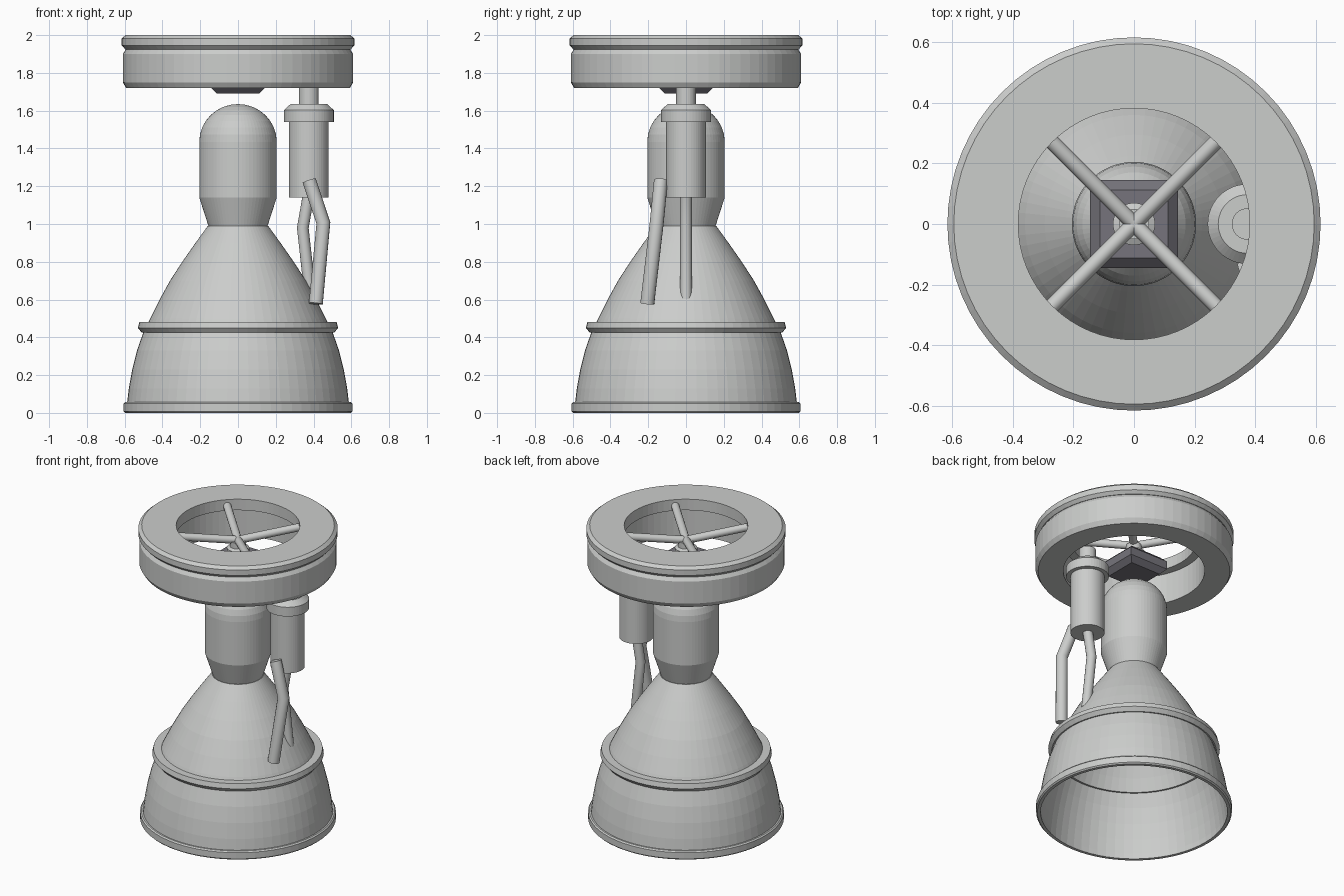
import bpy, bmesh, math
from mathutils import Vector

cube = bpy.data.objects.get("Cube")
if cube:
    bpy.data.objects.remove(cube, do_unlink=True)


def material(name, rgb):
    mat = bpy.data.materials.new(name)
    mat.use_nodes = True
    color = (*rgb, 1)
    mat.diffuse_color = color
    mat.node_tree.nodes["Principled BSDF"].inputs["Base Color"].default_value = color
    return mat


STEEL = material("light grey metal", (0.6, 0.61, 0.6))
DARK = material("dark grey metal", (0.18, 0.175, 0.2))


def add_object(name, mesh, mat):
    obj = bpy.data.objects.new(name, mesh)
    bpy.context.collection.objects.link(obj)
    mesh.materials.clear()
    mesh.materials.append(mat)
    return obj


def lathe(name, profile, closed=False, center=(0, 0), steps=64, mat=STEEL):
    """Spin a (radius, height) profile around a vertical axis."""
    bm = bmesh.new()
    verts = [bm.verts.new((r, 0, z)) for r, z in profile]
    pairs = list(zip(verts, verts[1:]))
    if closed:
        pairs.append((verts[-1], verts[0]))
    edges = [bm.edges.new(p) for p in pairs]
    bmesh.ops.spin(bm, geom=verts + edges, cent=(0, 0, 0), axis=(0, 0, 1),
                   angle=math.tau, steps=steps, use_duplicate=False)
    bmesh.ops.remove_doubles(bm, verts=bm.verts, dist=0.0002)
    bmesh.ops.recalc_face_normals(bm, faces=bm.faces)
    bmesh.ops.translate(bm, verts=bm.verts, vec=(*center, 0))
    mesh = bpy.data.meshes.new(name)
    bm.to_mesh(mesh)
    bm.free()
    return add_object(name, mesh, mat)


def tube(name, points, radius):
    """Round capped pipe through a few points."""
    curve = bpy.data.curves.new(name, "CURVE")
    curve.dimensions = "3D"
    curve.bevel_depth = radius
    curve.bevel_resolution = 6
    curve.use_fill_caps = True
    spline = curve.splines.new("POLY")
    spline.points.add(len(points) - 1)
    for point, co in zip(spline.points, points):
        point.co = (*co, 1)
    temp = bpy.data.objects.new(name + "_path", curve)
    bpy.context.collection.objects.link(temp)
    bpy.context.view_layer.update()
    mesh = bpy.data.meshes.new_from_object(
        temp.evaluated_get(bpy.context.evaluated_depsgraph_get()))
    bpy.data.objects.remove(temp, do_unlink=True)
    obj = add_object(name, mesh, STEEL)
    mesh.shade_smooth()
    bpy.context.view_layer.objects.active = obj
    obj.select_set(True)
    bpy.ops.object.shade_smooth_by_angle(angle=math.radians(25))
    obj.select_set(False)
    return obj


# Bell nozzle: outer wall down, then the inner wall back up to the throat
upper = [(0.16, 0.99), (0.225, 0.9), (0.295, 0.8), (0.36, 0.7), (0.415, 0.6), (0.465, 0.5), (0.5, 0.42)]
lower = [(0.5, 0.43), (0.535, 0.33), (0.56, 0.23), (0.578, 0.13), (0.59, 0.03)]
lathe("upper_nozzle", upper + [(r - 0.025, z - 0.005) for r, z in reversed(upper)], closed=True)
lathe("nozzle_extension", lower + [(r - 0.012, z) for r, z in reversed(lower)], closed=True)
lathe("nozzle_band", [(0.48, 0.425), (0.51, 0.425), (0.53, 0.45), (0.522, 0.482), (0.46, 0.482)], closed=True)
lathe("nozzle_rim", [(0.577, 0.0), (0.597, 0.0), (0.605, 0.008), (0.605, 0.05),
                     (0.597, 0.058), (0.577, 0.058)], closed=True)

# Combustion chamber with a rounded top
dome = [(0.205 * math.cos(a), 1.435 + 0.2 * math.sin(a))
        for a in (math.pi / 2 * i / 8 for i in range(9))]
lathe("combustion_chamber", [(0, 0.985), (0.155, 0.985), (0.205, 1.14)] + dome)

# Mounting ring and its top flange
lathe("mounting_ring", [(0.437, 1.72), (0.592, 1.72), (0.61, 1.75), (0.61, 1.9),
                        (0.592, 1.927), (0.437, 1.927)], closed=True)
lathe("top_flange", [(0.382, 1.925), (0.597, 1.925), (0.616, 1.945), (0.616, 1.982),
                     (0.595, 2.0), (0.382, 2.0)], closed=True)

# Four spokes sloping down to the middle
for i in range(4):
    a = math.pi / 4 + i * math.pi / 2
    tube("spoke_%d" % (i + 1), [(0, 0, 1.9), (0.39 * math.cos(a), 0.39 * math.sin(a), 1.957)], 0.025)

# Gimbal hub and bevelled block
lathe("gimbal_hub", [(0, 1.79), (0.07, 1.79), (0.07, 1.85), (0.05, 1.86), (0.05, 1.9), (0, 1.9)], steps=24)
bm = bmesh.new()
bmesh.ops.create_cube(bm, size=1)
bmesh.ops.scale(bm, vec=(0.29, 0.29, 0.12), verts=bm.verts)
bmesh.ops.translate(bm, vec=(0, 0, 1.75), verts=bm.verts)
flat_edges = [e for e in bm.edges if abs(e.verts[0].co.z - e.verts[1].co.z) < 0.01]
bmesh.ops.bevel(bm, geom=flat_edges, offset=0.033, segments=1, affect="EDGES")
block = bpy.data.meshes.new("gimbal_block")
bm.to_mesh(block)
bm.free()
add_object("gimbal_block", block, DARK)

# Side pump hanging from the ring
PUMP = (0.375, 0)
lathe("pump_body", [(0, 1.14), (0.105, 1.14), (0.105, 1.55), (0, 1.55)], center=PUMP, steps=48)
lathe("pump_collar", [(0, 1.54), (0.132, 1.54), (0.132, 1.603), (0.097, 1.635), (0, 1.635)],
      center=PUMP, steps=48)
lathe("pump_mount", [(0, 1.62), (0.052, 1.62), (0.052, 1.73), (0, 1.73)], center=PUMP, steps=32)

# Bent pipes below the pump
tube("exhaust_pipe", [(0.377, -0.133, 1.23), (0.452, -0.155, 1.005), (0.412, -0.205, 0.578)], 0.037)
tube("feed_pipe", [(0.375, 0, 1.16), (0.343, 0, 0.98), (0.385, 0, 0.6)], 0.031)
